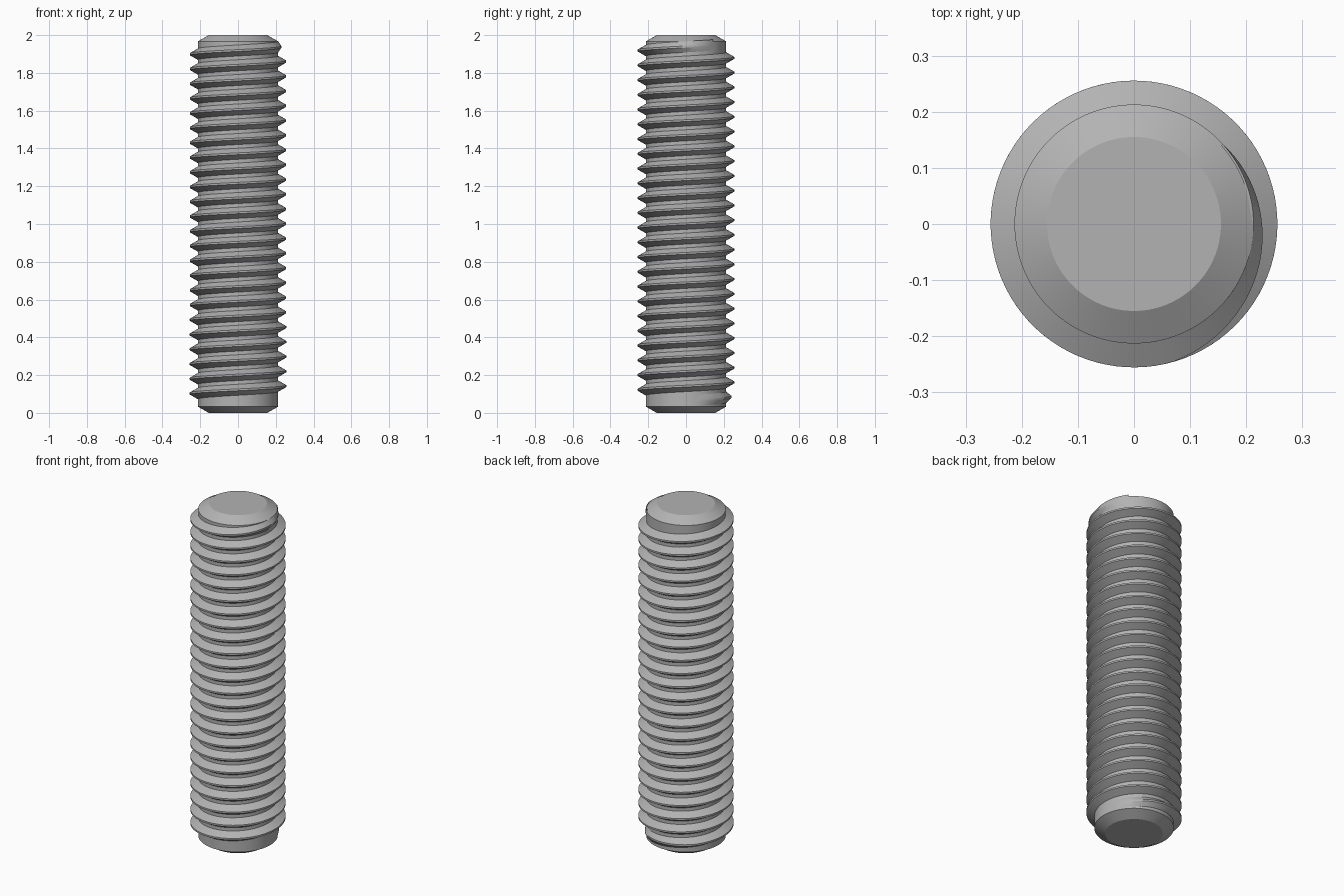
import bpy, bmesh, math

default = bpy.data.objects.get("Cube")
if default:
    bpy.data.objects.remove(default, do_unlink=True)

CORE, CREST, END = 0.213, 0.2555, 0.155     # radii
LENGTH, CHAMFER = 2.0, 0.0335
PITCH, START_Z = 0.0781, 0.0637             # crest height at angle zero
FIRST, LAST, FADE = 15, 24 * 360 + 42, 117  # thread span and runout, degrees
SEGMENTS = 90

steel = bpy.data.materials.new("grey steel")
steel.use_nodes = True
color = (0.45, 0.45, 0.45, 1)
steel.diffuse_color = color
steel.node_tree.nodes["Principled BSDF"].inputs["Base Color"].default_value = color


def finish(bm, name):
    bmesh.ops.recalc_face_normals(bm, faces=bm.faces[:])
    mesh = bpy.data.meshes.new(name)
    bm.to_mesh(mesh)
    bm.free()
    mesh.materials.append(steel)
    obj = bpy.data.objects.new(name, mesh)
    bpy.context.collection.objects.link(obj)
    bpy.ops.object.select_all(action='DESELECT')
    obj.select_set(True)
    bpy.context.view_layer.objects.active = obj
    bpy.ops.object.shade_smooth_by_angle(angle=math.radians(25))
    return obj


def bridge(bm, a, b):
    n = len(a)
    for i in range(n):
        j = (i + 1) % n
        bm.faces.new((a[i], a[j], b[j], b[i]))


# Chamfered core: stacked rings closed by flat ends
bm = bmesh.new()
rings = []
for r, z in ((END, 0), (CORE, CHAMFER), (CORE, LENGTH - CHAMFER), (END, LENGTH)):
    angles = [math.tau * i / SEGMENTS for i in range(SEGMENTS)]
    rings.append([bm.verts.new((r * math.cos(a), r * math.sin(a), z)) for a in angles])
for low, high in zip(rings, rings[1:]):
    bridge(bm, low, high)
bm.faces.new(rings[0])
bm.faces.new(rings[-1])
finish(bm, "rod_core")

# Right-hand thread: trapezoid swept on a helix, crest sinking into the core at each end
bm = bmesh.new()
base, tip, root = PITCH * 3 / 8, PITCH / 16, CORE - 0.004
steps = round((LAST - FIRST) * SEGMENTS / 360)
sections = []
for s in range(steps + 1):
    deg = FIRST + (LAST - FIRST) * s / steps
    a = math.radians(deg)
    z = START_Z + PITCH * deg / 360
    rise = min(1, (deg - FIRST) / FADE, (LAST - deg) / FADE)
    top = CORE + (CREST - CORE) * rise
    shape = ((root, -base), (CORE, -base), (top, -tip),
             (top, tip), (CORE, base), (root, base))
    sections.append([bm.verts.new((r * math.cos(a), r * math.sin(a), z + dz))
                     for r, dz in shape])
for first, second in zip(sections, sections[1:]):
    bridge(bm, first, second)
bm.faces.new(sections[0])
bm.faces.new(sections[-1])
finish(bm, "helical_thread")
